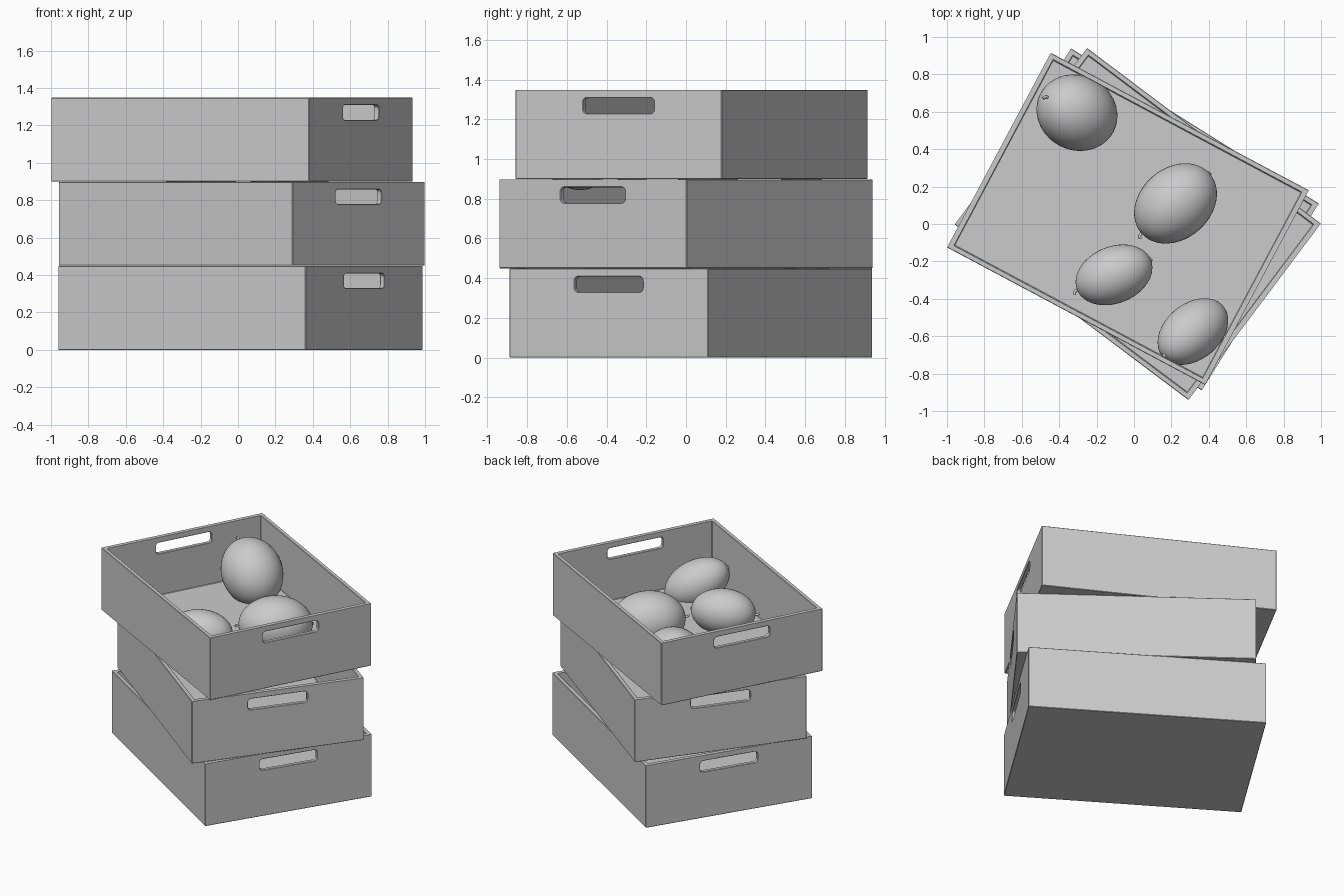
import bpy, bmesh
from math import radians, sin, cos, pi
from mathutils import Vector, Matrix

if "Cube" in bpy.data.objects:
    bpy.data.objects.remove(bpy.data.objects["Cube"])

L, W, H, T = 1.563, 1.179, 0.448, 0.028


def new_object(name, bm):
    bmesh.ops.recalc_face_normals(bm, faces=bm.faces)
    mesh = bpy.data.meshes.new(name)
    bm.to_mesh(mesh)
    bm.free()
    obj = bpy.data.objects.new(name, mesh)
    bpy.context.collection.objects.link(obj)
    return obj


def box(bm, size, centre):
    bmesh.ops.create_cube(bm, size=1, matrix=Matrix.Translation(centre) @ Matrix.Diagonal((*size, 1)))


def smooth(obj):
    bpy.ops.object.select_all(action='DESELECT')
    obj.select_set(True)
    bpy.context.view_layer.objects.active = obj
    bpy.ops.object.shade_smooth_by_angle(angle=radians(40))


# Rounded bar that cuts the hand slots through both short ends
def slot_cutter():
    bm = bmesh.new()
    hw, hh, r, zc = 0.203, 0.039, 0.022, 0.369
    ring = []
    for i, (sy, sz) in enumerate([(1, 1), (-1, 1), (-1, -1), (1, -1)]):
        for k in range(6):
            a = pi / 2 * (i + k / 5)
            ring.append((-L, sy * (hw - r) + r * cos(a), zc + sz * (hh - r) + r * sin(a)))
    face = bm.faces.new([bm.verts.new(p) for p in ring])
    ext = bmesh.ops.extrude_face_region(bm, geom=[face])
    bmesh.ops.translate(bm, vec=(2 * L, 0, 0),
                        verts=[g for g in ext['geom'] if isinstance(g, bmesh.types.BMVert)])
    cutter = new_object("slot_cutter", bm)
    cutter.hide_render = True
    return cutter


def inner_cutter():
    bm = bmesh.new()
    box(bm, (L - 2 * T, W - 2 * T, H), (0, 0, H / 2 + 0.032))
    cutter = new_object("inner_cutter", bm)
    cutter.hide_render = True
    return cutter


# Open crate: box, hollowed, slotted, with a fine edge bevel
def crate_mesh():
    bm = bmesh.new()
    box(bm, (L, W, H), (0, 0, H / 2))
    obj = new_object("crate", bm)
    cutters = [inner_cutter(), slot_cutter()]
    for c in cutters:
        mod = obj.modifiers.new("cut", 'BOOLEAN')
        mod.operation, mod.solver, mod.object = 'DIFFERENCE', 'EXACT', c
    bevel = obj.modifiers.new("bevel", 'BEVEL')
    bevel.width, bevel.segments, bevel.limit_method = 0.003, 1, 'ANGLE'
    bevel.angle_limit = radians(40)
    bpy.context.view_layer.update()
    mesh = bpy.data.meshes.new_from_object(obj.evaluated_get(bpy.context.evaluated_depsgraph_get()))
    for o in [obj] + cutters:
        bpy.data.objects.remove(o)
    return mesh


# Stack of three crates, each turned a little
mesh = crate_mesh()
for name, x, y, z, turn in [("bottom_crate", 0.0125, 0.025, 0.0, -32.06),
                            ("middle_crate", 0.02, 0.0, 0.45, -36.9),
                            ("top_crate", -0.0325, 0.0275, 0.9, -28.05)]:
    obj = bpy.data.objects.new(name, mesh.copy())
    bpy.context.collection.objects.link(obj)
    obj.location, obj.rotation_euler.z = (x, y, z), radians(turn)


# Fruit: oval body with a short bent stem and a blossom nub, axis along local z
def fruit(name, centre, axis, a, b):
    rot = Vector(axis).to_track_quat('Z', 'Y').to_matrix().to_4x4()
    place = Matrix.Translation(centre) @ rot
    bm = bmesh.new()
    bmesh.ops.create_uvsphere(bm, u_segments=40, v_segments=24, radius=1)
    bmesh.ops.scale(bm, vec=(b, b, a), verts=bm.verts)
    bmesh.ops.create_uvsphere(bm, u_segments=12, v_segments=8, radius=0.014,
                              matrix=Matrix.Translation((0, 0, -a + 0.006)))
    body = new_object(name, bm)
    body.data.transform(place)
    smooth(body)

    curve = bpy.data.curves.new(name + "_stem", 'CURVE')
    curve.dimensions, curve.bevel_depth, curve.use_fill_caps = '3D', 0.008, True
    curve.bevel_resolution = 2
    sp = curve.splines.new('POLY')
    pts = [(0, 0, a - 0.01), (0, 0, a + 0.008), (0.006, 0, a + 0.018), (0.016, 0, a + 0.023)]
    sp.points.add(len(pts) - 1)
    for p, co in zip(sp.points, pts):
        p.co = (*(place @ Vector(co)), 1)
    stem = bpy.data.objects.new(name + "_stem", curve)
    bpy.context.collection.objects.link(stem)


fruit("back_fruit", (-0.305, 0.595, 1.085), (-0.67, 0.35, 0.65), 0.235, 0.2)
fruit("middle_fruit", (0.222, 0.11, 1.033), (-0.75, -0.66, 0.03), 0.243, 0.19)
fruit("left_fruit", (-0.107, -0.272, 1.033), (-0.92, -0.38, 0.0), 0.213, 0.152)
fruit("front_fruit", (0.315, -0.575, 1.012), (0.68, 0.57, -0.45), 0.225, 0.15)
